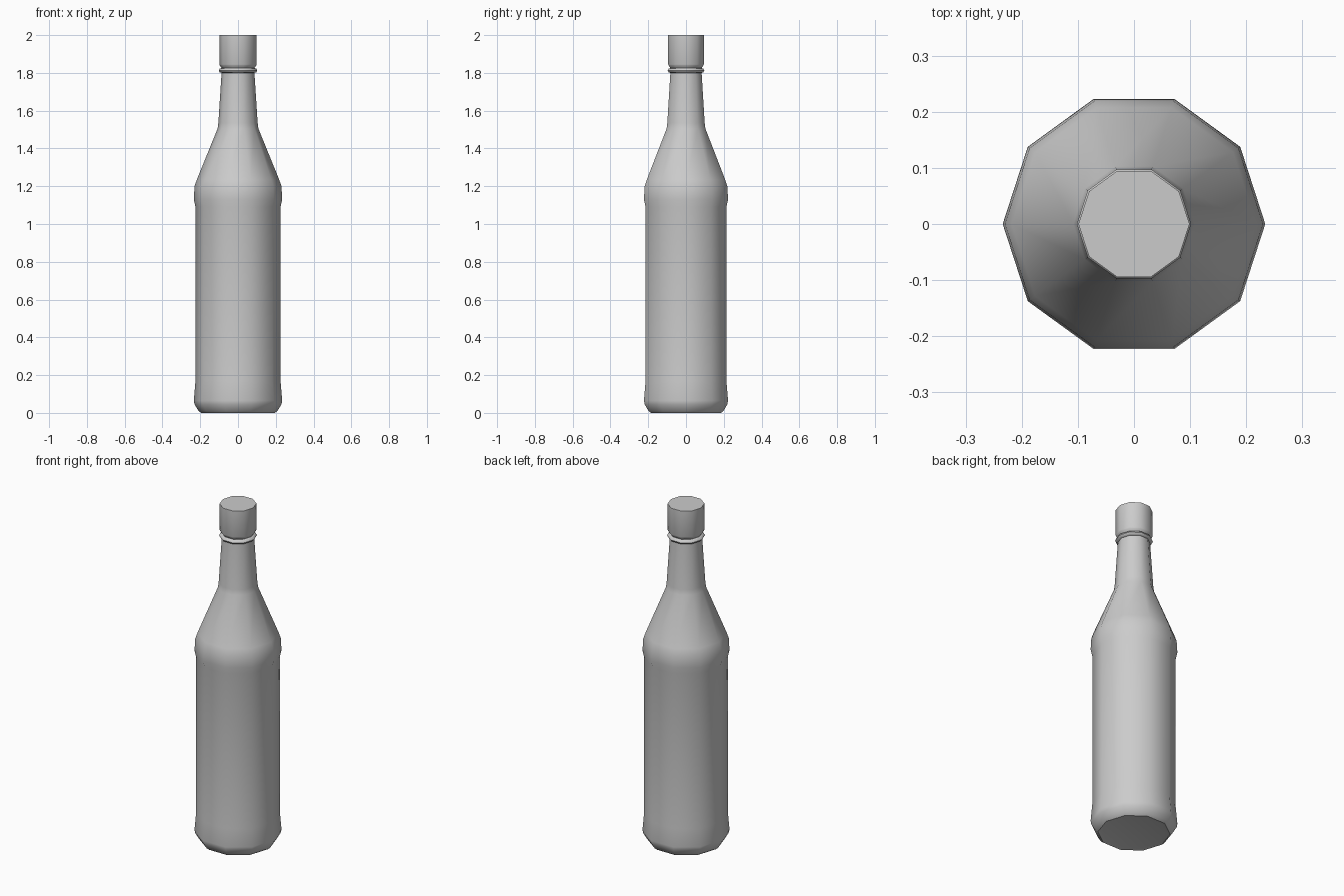
import bpy, bmesh, math

if "Cube" in bpy.data.objects:
    bpy.data.objects.remove(bpy.data.objects["Cube"])

SIDES = 10


def lathe(name, profile, angle=50):
    """Revolve (radius, z) points into a closed ten-sided solid."""
    bm = bmesh.new()
    rings = []
    for r, z in profile:
        rings.append([bm.verts.new((r * math.cos(math.tau * i / SIDES),
                                    r * math.sin(math.tau * i / SIDES), z))
                      for i in range(SIDES)])
    for low, high in zip(rings, rings[1:]):
        for i in range(SIDES):
            j = (i + 1) % SIDES
            bm.faces.new((low[i], low[j], high[j], high[i]))
    bm.faces.new(rings[0][::-1])
    bm.faces.new(rings[-1])
    mesh = bpy.data.meshes.new(name)
    bm.to_mesh(mesh)
    bm.free()
    obj = bpy.data.objects.new(name, mesh)
    bpy.context.collection.objects.link(obj)
    bpy.context.view_layer.objects.active = obj
    obj.select_set(True)
    bpy.ops.object.shade_smooth_by_angle(angle=math.radians(angle))
    obj.select_set(False)
    return obj


# Glass body: rounded base, recessed label panel, shoulder, tapered neck
lathe("bottle_body", [
    (0.17, 0.005), (0.195, 0.0), (0.21, 0.012), (0.23, 0.045), (0.234, 0.065),
    (0.225, 0.17), (0.225, 1.09), (0.234, 1.13), (0.23, 1.20),
    (0.218, 1.235), (0.108, 1.505), (0.104, 1.535), (0.087, 1.80), (0.085, 1.85)])

# Tamper ring under the cap
lathe("neck_ring", [
    (0.085, 1.80), (0.097, 1.803), (0.102, 1.812), (0.097, 1.822), (0.085, 1.826)])

# Cap
lathe("bottle_cap", [
    (0.088, 1.827), (0.096, 1.838), (0.099, 1.845), (0.099, 2.0)])
